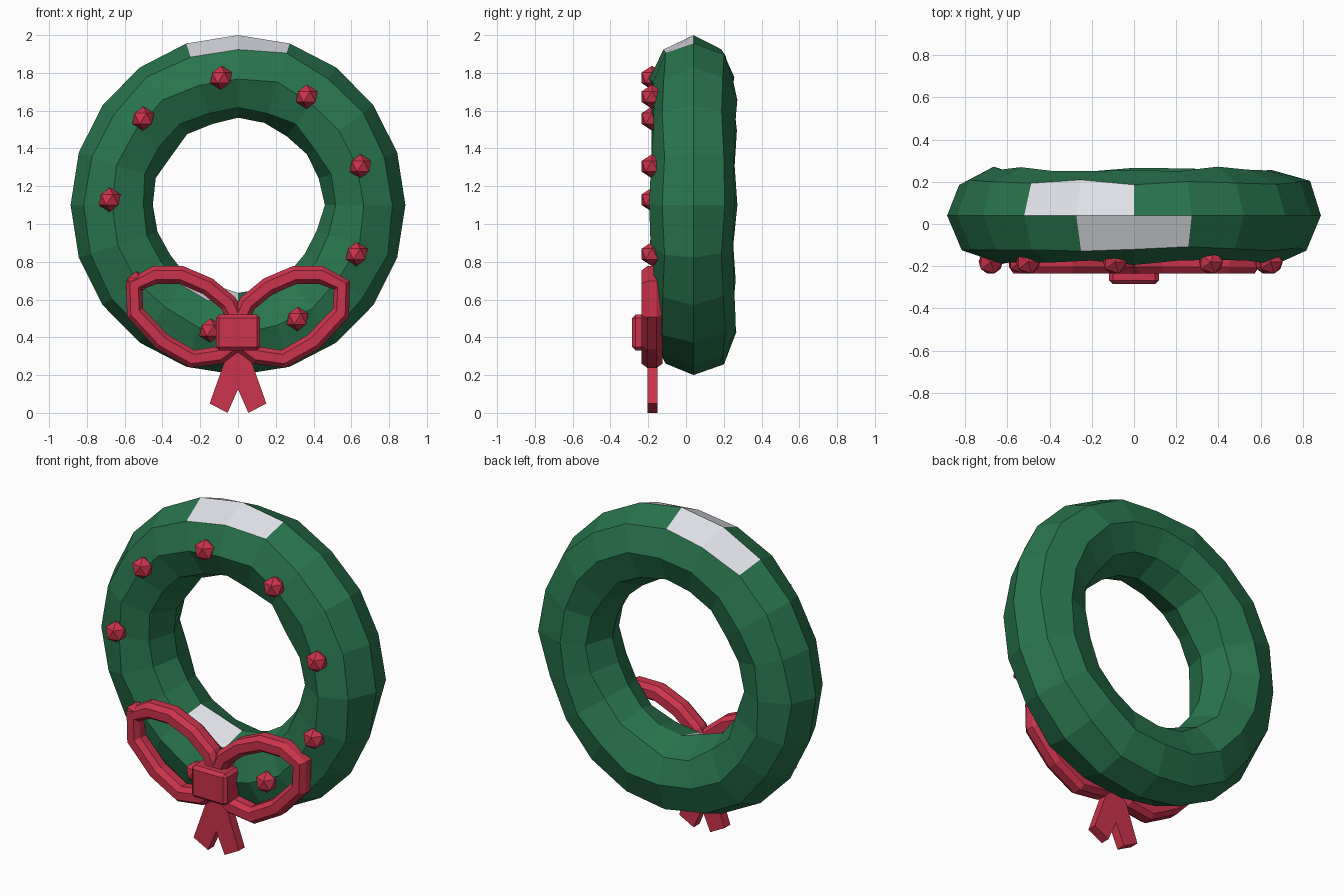
import bpy, bmesh, random
from math import sin, cos, pi, radians
from mathutils import Vector

random.seed(4)
if "Cube" in bpy.data.objects:
    bpy.data.objects.remove(bpy.data.objects["Cube"], do_unlink=True)


def material(name, rgb):
    m = bpy.data.materials.new(name)
    m.use_nodes = True
    m.diffuse_color = (*rgb, 1)
    m.node_tree.nodes["Principled BSDF"].inputs["Base Color"].default_value = (*rgb, 1)
    return m


GREEN = material("leaf_green", (0.022, 0.178, 0.074))
RED = material("ribbon_red", (0.6, 0.034, 0.07))
WHITE = material("snow_white", (0.74, 0.76, 0.81))


def finish(name, bm, *mats):
    bmesh.ops.recalc_face_normals(bm, faces=bm.faces)
    mesh = bpy.data.meshes.new(name)
    bm.to_mesh(mesh)
    bm.free()
    for m in mats:
        mesh.materials.append(m)
    ob = bpy.data.objects.new(name, mesh)
    bpy.context.collection.objects.link(ob)
    return ob


def skin(bm, rings):
    """Join closed rings of vertices into a closed loop; returns faces by (ring, side)."""
    faces = {}
    n, k = len(rings), len(rings[0])
    for i in range(n):
        for j in range(k):
            a, b = rings[i], rings[(i + 1) % n]
            faces[i, j] = bm.faces.new((a[j], a[(j + 1) % k], b[(j + 1) % k], b[j]))
    return faces


CZ = 1.1      # height of the ring centre
CY = 0.04     # depth of the ring centre
SEG, SIDES = 20, 8

# Wreath ring: uneven low-poly torus, clockwise from the top, section from outer to front
bm = bmesh.new()
rings = []
for i in range(SEG):
    a = 2 * pi * i / SEG
    ring = []
    for j in range(SIDES):
        t = 2 * pi * j / SIDES
        wobble = 0 if j == 0 else 0.014
        r = 0.675 + 0.222 * cos(t) + random.uniform(-wobble, wobble)
        y = CY - 0.222 * sin(t)
        if j not in (0, 4):
            y += random.uniform(-wobble, wobble)
        ring.append(bm.verts.new((r * sin(a) * 0.988, y, CZ + r * cos(a) * 1.003)))
    rings.append(ring)
faces = skin(bm, rings)
# Snow patches: top front, top back and lower inside
for key in ((19, 0), (0, 0), (18, 7), (19, 7), (10, 3), (11, 3)):
    faces[key].material_index = 1
finish("wreath_ring", bm, GREEN, WHITE)

# Berries around the front
for k in range(9):
    a = radians(-7.6 + 40 * k)
    bm = bmesh.new()
    bmesh.ops.create_icosphere(bm, subdivisions=1, radius=0.064)
    bmesh.ops.translate(bm, verts=bm.verts,
                        vec=(0.68 * sin(a), -0.18, CZ + 0.68 * cos(a)))
    finish(f"berry_{k + 1}", bm, RED)

# Bow loops: chamfered band swept along a leaning teardrop, then mirrored
PATH = [(0.0, 0.47), (0.05, 0.58), (0.16, 0.67), (0.30, 0.73), (0.44, 0.73), (0.55, 0.675),
        (0.545, 0.53), (0.40, 0.375), (0.24, 0.285), (0.10, 0.305), (0.01, 0.37)]
SECTION = [(0.048, 0.025), (0.025, 0.055), (-0.025, 0.055), (-0.048, 0.025)]
SECTION += [(-u, -v) for u, v in SECTION]
for side, label in ((1, "left"), (-1, "right")):
    bm = bmesh.new()
    rings = []
    pts = [Vector(p) for p in PATH]
    for i, p in enumerate(pts):
        d = (pts[(i + 1) % len(pts)] - pts[i - 1]).normalized()
        nrm = Vector((-d.y, d.x))
        rings.append([bm.verts.new((side * (p.x + nrm.x * u), -0.18 + v, p.y + nrm.y * u))
                      for u, v in SECTION])
    skin(bm, rings)
    finish(f"bow_loop_{label}", bm, RED)

# Bow knot
bm = bmesh.new()
bmesh.ops.create_cube(bm, size=1)
for v in bm.verts:
    v.co = (v.co.x * 0.235, -0.215 + v.co.y * 0.14, 0.425 + v.co.z * 0.19)
bmesh.ops.bevel(bm, geom=bm.edges[:], offset=0.018, segments=1, affect='EDGES')
finish("bow_knot", bm, RED)

# Bow tails: one forked plate
half = [(0.055, 0.0), (0.15, 0.05), (0.04, 0.36)]
outline = [(0, 0.125)] + half + [(-x, z) for x, z in reversed(half)]
bm = bmesh.new()
f = bm.faces.new([bm.verts.new((x, -0.205, z)) for x, z in outline])
ext = bmesh.ops.extrude_face_region(bm, geom=[f], use_keep_orig=True)
bmesh.ops.translate(bm, vec=(0, 0.055, 0),
                    verts=[g for g in ext["geom"] if isinstance(g, bmesh.types.BMVert)])
finish("bow_tails", bm, RED)
